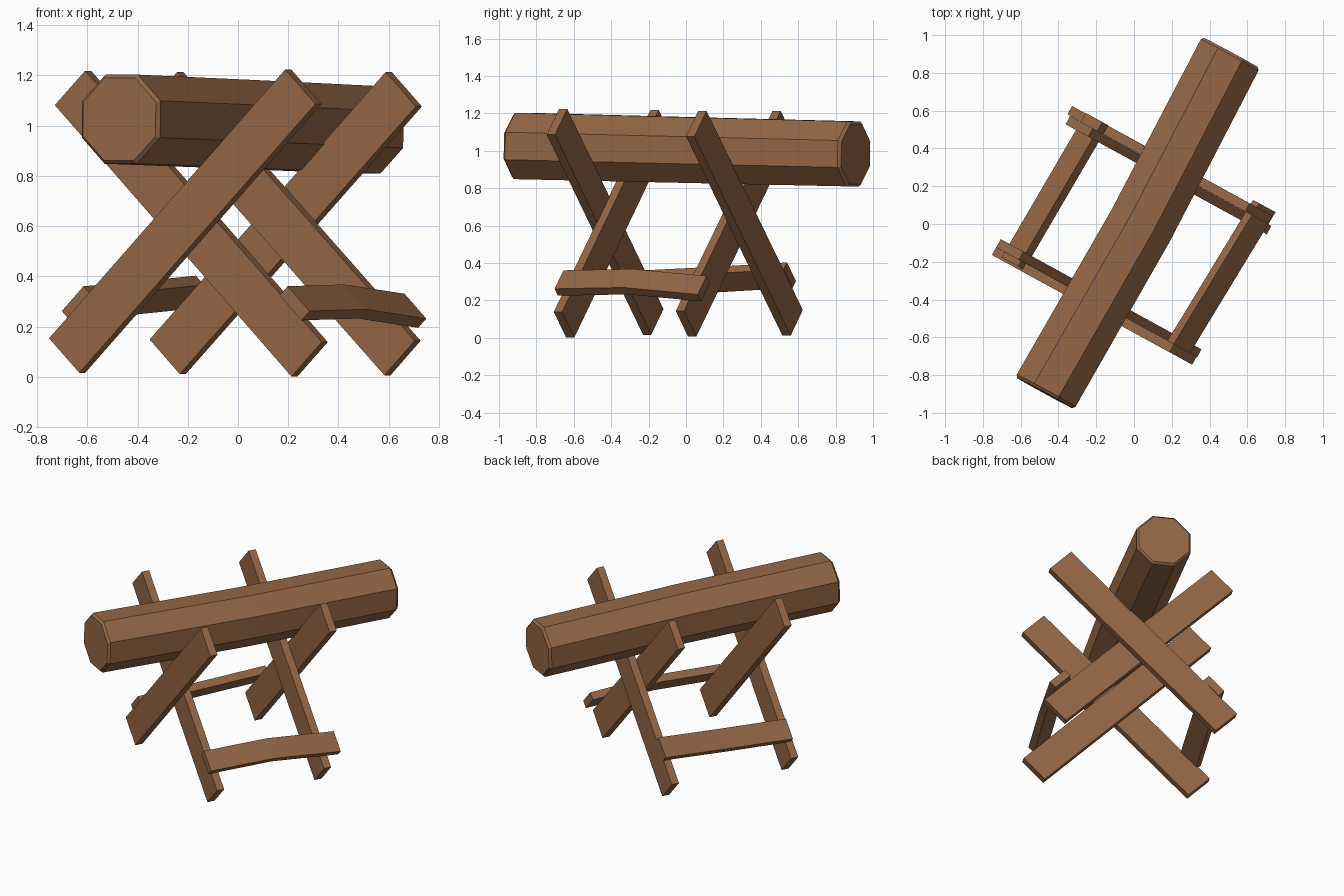
import bpy, bmesh, math
from mathutils import Vector

if "Cube" in bpy.data.objects:
    bpy.data.objects.remove(bpy.data.objects["Cube"])

wood = bpy.data.materials.new("brown wood")
wood.diffuse_color = (0.30, 0.135, 0.06, 1)
wood.use_nodes = True
wood.node_tree.nodes["Principled BSDF"].inputs["Base Color"].default_value = wood.diffuse_color

U = Vector((0.479, 0.878, 0)).normalized()    # along the log
V = Vector((U.y, -U.x, 0))                    # across the log
Z = Vector((0, 0, 1))


def loft(name, rings):
    """Join closed rings of points into a capped solid."""
    bm = bmesh.new()
    loops = [[bm.verts.new(p) for p in r] for r in rings]
    n = len(loops[0])
    for a, b in zip(loops, loops[1:]):
        for i in range(n):
            j = (i + 1) % n
            bm.faces.new((a[i], a[j], b[j], b[i]))
    bm.faces.new(loops[0])
    bm.faces.new(loops[-1])
    bmesh.ops.recalc_face_normals(bm, faces=bm.faces)
    me = bpy.data.meshes.new(name)
    bm.to_mesh(me)
    bm.free()
    me.materials.append(wood)
    ob = bpy.data.objects.new(name, me)
    bpy.context.collection.objects.link(ob)
    return ob


def plank(name, centers, width_dir, w, thick_dir, t):
    """Rectangular board following the given centre points."""
    a, b = width_dir.normalized() * w / 2, thick_dir.normalized() * t / 2
    loft(name, [[Vector(c) + a + b, Vector(c) - a + b,
                 Vector(c) - a - b, Vector(c) + a - b] for c in centers])


# Log: eight sides, slight bend, small bevel at both ends
near, far = Vector((-0.472, -0.895, 1.026)), Vector((0.513, 0.907, 0.983))
axis = (far - near).normalized()
up = V.cross(axis).normalized()
if up.z < 0:
    up = -up
mid = (near + far) / 2 + V * 0.02
rings = []
for c, r in ((near, 0.178), (near + axis * 0.015, 0.192), (mid, 0.19),
             (far - axis * 0.015, 0.188), (far, 0.174)):
    rings.append([c + V * r * math.cos(math.radians(22.5 + 45 * k))
                  + up * r * math.sin(math.radians(22.5 + 45 * k)) for k in range(8)])
loft("log", rings)

# Crossed legs: bottom and top centre of each board
legs = {
    "front_leg_outer": ((-0.68, -0.175, 0.085), (0.26, -0.69, 1.155)),
    "front_leg_inner": ((0.285, -0.652, 0.07), (-0.657, -0.135, 1.15)),
    "back_leg_inner": ((0.655, 0.0, 0.075), (-0.29, 0.517, 1.145)),
    "back_leg_outer": ((-0.28, 0.57, 0.08), (0.66, 0.055, 1.145)),
}
for name, (lo, hi) in legs.items():
    d = Vector(hi) - Vector(lo)
    plank(name, (lo, hi), d.cross(U), 0.194, U, 0.05)

# Rails resting on the outer edges of the legs
plank("right_rail", ((0.225, -0.67, 0.293), (0.45, -0.30, 0.300), (0.69, 0.095, 0.263)),
      V - Z, 0.14, V + Z, 0.052)
plank("left_rail", ((-0.642, -0.21, 0.293), (-0.42, 0.17, 0.312), (-0.195, 0.555, 0.335)),
      V + Z, 0.14, Z - V, 0.052)
